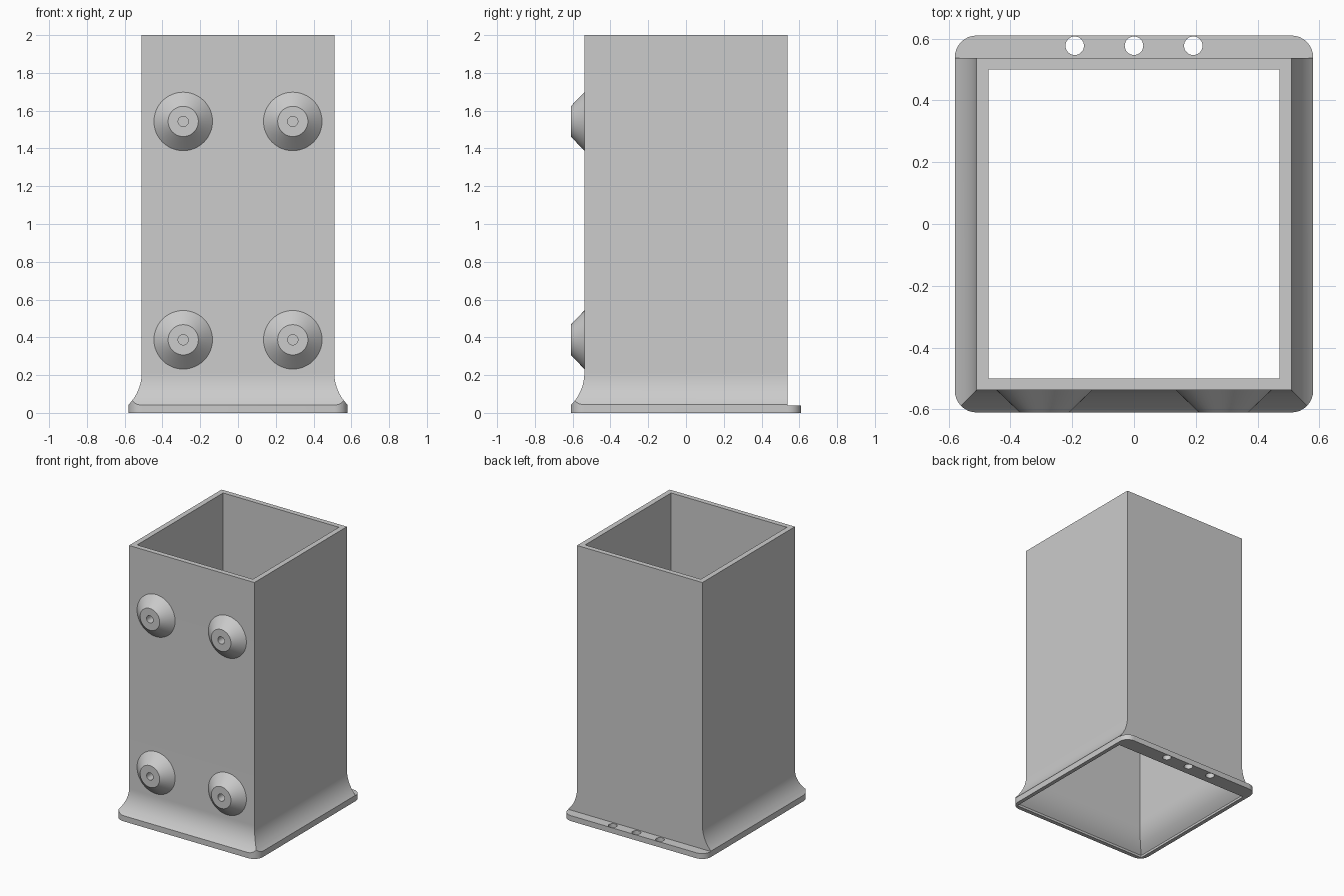
import bpy, bmesh, math
from mathutils import Matrix

if "Cube" in bpy.data.objects:
    bpy.data.objects.remove(bpy.data.objects["Cube"], do_unlink=True)

grey = bpy.data.materials.new("plain grey")
grey.use_nodes = True
COLOUR = (0.6, 0.6, 0.6, 1)
grey.diffuse_color = COLOUR
grey.node_tree.nodes["Principled BSDF"].inputs["Base Color"].default_value = COLOUR

# Main sizes: half extents of the tube, its bore and the foot flange
TUBE_X, TUBE_Y = 0.51, 0.538
BORE_X, BORE_Y = 0.471, 0.5
FOOT_X, FOOT_Y, FOOT_H = 0.58, 0.61, 0.04
HEIGHT = 2.0


def finish(name, bm):
    bmesh.ops.recalc_face_normals(bm, faces=bm.faces)
    mesh = bpy.data.meshes.new(name)
    bm.to_mesh(mesh)
    bm.free()
    mesh.materials.append(grey)
    obj = bpy.data.objects.new(name, mesh)
    bpy.context.collection.objects.link(obj)
    return obj


def loft(name, rings):
    """Join equal rings of points into a closed solid."""
    bm = bmesh.new()
    loops = [[bm.verts.new(p) for p in ring] for ring in rings]
    for a, b in zip(loops, loops[1:]):
        for i in range(len(a)):
            j = (i + 1) % len(a)
            bm.faces.new((a[i], a[j], b[j], b[i]))
    bm.faces.new(loops[0])
    bm.faces.new(loops[-1])
    return finish(name, bm)


def flared_box(name, hx, hy, back, radius, angle, start, end):
    """Square column that flares at the foot on the front and both sides."""
    path = [(0, HEIGHT + 0.1)]
    for i in range(13):
        a = angle * i / 12
        path.append((radius * (1 - math.cos(a)), start - radius * math.sin(a)))
    path += [(end, path[-1][1]), (end, -0.1)] if end else [(path[-1][0], -0.1)]
    return loft(name, [[(-hx - d, -hy - d, z), (hx + d, -hy - d, z),
                        (hx + d, back, z), (-hx - d, back, z)] for d, z in path])


def rounded_prism(name, hx, hy, r, z0, z1):
    outline = []
    for k, (sx, sy) in enumerate(((1, 1), (-1, 1), (-1, -1), (1, -1))):
        for i in range(9):
            a = math.pi / 2 * (k + i / 8)
            outline.append((sx * (hx - r) + r * math.cos(a), sy * (hy - r) + r * math.sin(a)))
    return loft(name, [[(x, y, z) for x, y in outline] for z in (z0, z1)])


def boolean(obj, tool, operation):
    tool.hide_render = True
    mod = obj.modifiers.new("cut", "BOOLEAN")
    mod.operation, mod.object, mod.solver = operation, tool, "EXACT"
    bpy.context.view_layer.objects.active = obj
    bpy.ops.object.modifier_apply(modifier=mod.name)
    bpy.data.objects.remove(tool, do_unlink=True)


def smooth(obj):
    bpy.ops.object.select_all(action="DESELECT")
    obj.select_set(True)
    bpy.context.view_layer.objects.active = obj
    bpy.ops.object.shade_smooth_by_angle(angle=math.radians(30))


# Tube with flared foot, trimmed to the rounded flange outline
tube = flared_box("square_tube", TUBE_X, TUBE_Y, 0.8, 0.24, math.radians(46), 0.2126, 0.1)
boolean(tube, rounded_prism("outline_tool", FOOT_X, FOOT_Y, 0.07, 0, HEIGHT), "INTERSECT")

# Flat back wall above the rear flange
bm = bmesh.new()
bmesh.ops.create_cube(bm, size=1, matrix=Matrix.Translation((0, TUBE_Y + 0.5, FOOT_H + 1.5))
                      @ Matrix.Diagonal((3, 1, 3, 1)))
boolean(tube, finish("back_tool", bm), "DIFFERENCE")

# Bore, flared to match the outside
boolean(tube, flared_box("bore_tool", BORE_X, BORE_Y, BORE_Y, 0.28,
                         math.acos(1 - 0.08 / 0.28), 0.2126, None), "DIFFERENCE")

# Three holes through the rear flange
for x in (-0.192, 0, 0.192):
    bm = bmesh.new()
    bmesh.ops.create_cone(bm, cap_ends=True, segments=32, radius1=0.03, radius2=0.03,
                          depth=0.3, matrix=Matrix.Translation((x, 0.577, 0)))
    boolean(tube, finish("hole_tool", bm), "DIFFERENCE")
smooth(tube)


# Conical front studs, each with a small blind hole
def stud(name, x, z):
    bm = bmesh.new()
    profile = [(0.155, 0), (0.08, -0.072), (0.027, -0.072), (0.027, -0.012)]
    loops = []
    for r, y in profile:
        loops.append([bm.verts.new((x + r * math.cos(math.tau * i / 48), y - TUBE_Y,
                                    z + r * math.sin(math.tau * i / 48))) for i in range(48)])
    for a, b in zip(loops, loops[1:]):
        for i in range(48):
            j = (i + 1) % 48
            bm.faces.new((a[i], a[j], b[j], b[i]))
    bm.faces.new(loops[0])
    bm.faces.new(loops[-1])
    smooth(finish(name, bm))


for level, z in (("lower", 0.387), ("upper", 1.543)):
    for side, x in (("left", 0.29), ("right", -0.29)):
        stud(f"{level}_{side}_stud", x, z)
